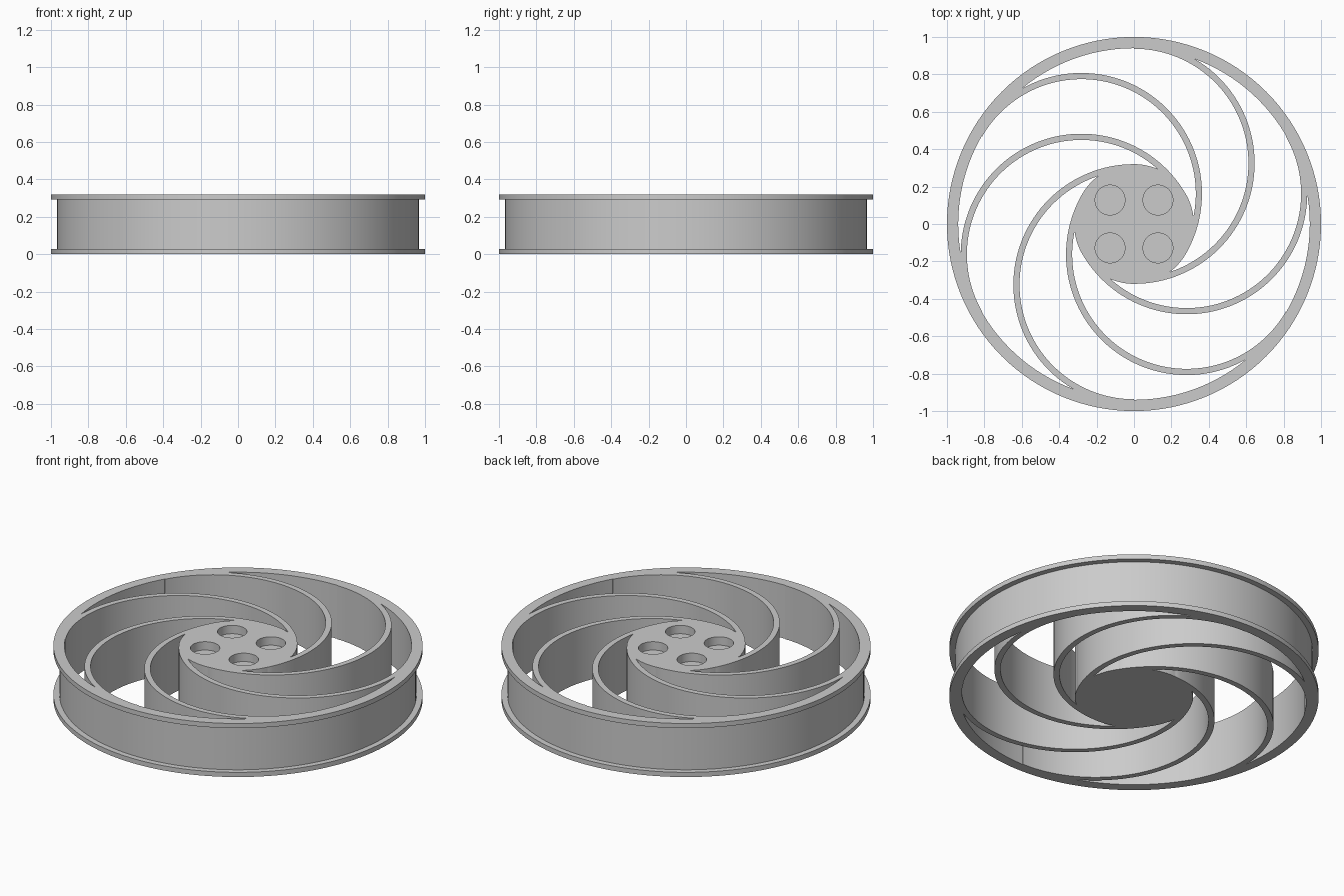
import bpy, bmesh, math
from math import cos, sin, radians, tau
from mathutils import Vector, Matrix

cube = bpy.data.objects.get("Cube")
if cube:
    bpy.data.objects.remove(cube, do_unlink=True)

HEIGHT = 0.32
SEGMENTS = 128
HUB_RADIUS = 0.32
SPOKES = 6

grey = bpy.data.materials.new("light grey metal")
grey.use_nodes = True
colour = (0.6, 0.6, 0.6, 1)
grey.diffuse_color = colour
grey.node_tree.nodes["Principled BSDF"].inputs["Base Color"].default_value = colour


def make_object(name, bm):
    bmesh.ops.recalc_face_normals(bm, faces=bm.faces)
    mesh = bpy.data.meshes.new(name)
    bm.to_mesh(mesh)
    bm.free()
    mesh.materials.append(grey)
    obj = bpy.data.objects.new(name, mesh)
    bpy.context.collection.objects.link(obj)
    return obj


def lathe(name, profile):
    """Revolve a closed (radius, z) outline around the axis."""
    bm = bmesh.new()
    rings = []
    for i in range(SEGMENTS):
        a = tau * i / SEGMENTS
        rings.append([bm.verts.new((r * cos(a), r * sin(a), z)) for r, z in profile])
    n = len(profile)
    for i in range(SEGMENTS):
        p, q = rings[i], rings[(i + 1) % SEGMENTS]
        for j in range(n):
            k = (j + 1) % n
            bm.faces.new((p[j], q[j], q[k], p[k]))
    return make_object(name, bm)


def add_prism(bm, outline, z0, z1):
    """Extrude a flat outline from z0 to z1."""
    low = [bm.verts.new((p.x, p.y, z0)) for p in outline]
    high = [bm.verts.new((p.x, p.y, z1)) for p in outline]
    bm.faces.new(low[::-1])
    bm.faces.new(high)
    for i in range(len(low)):
        j = (i + 1) % len(low)
        bm.faces.new((low[i], low[j], high[j], high[i]))


def circle(x, y, r, count):
    return [Vector((x + r * cos(tau * i / count), y + r * sin(tau * i / count)))
            for i in range(count)]


def combine(target, tool, operation):
    """Merge or cut with the tool, then discard it."""
    mod = target.modifiers.new(operation.title(), "BOOLEAN")
    mod.operation = operation
    mod.solver = "EXACT"
    mod.object = tool
    bpy.ops.object.select_all(action="DESELECT")
    bpy.context.view_layer.objects.active = target
    target.select_set(True)
    bpy.ops.object.modifier_apply(modifier=mod.name)
    bpy.data.objects.remove(tool, do_unlink=True)


# Rim with a flange on each edge
FLANGE = 0.028
wheel = lathe("spoked_wheel", [
    (0.94, 0), (1, 0), (1, FLANGE), (0.967, FLANGE),
    (0.967, HEIGHT - FLANGE), (1, HEIGHT - FLANGE), (1, HEIGHT), (0.94, HEIGHT)])

# Half-circle spokes, running tangent into both the hub and the rim
CENTRE = Vector((0, 0.325))
angles = [radians(-90 + 180 * i / 64) for i in range(65)]
outer = []
for a in angles:
    p = CENTRE + 0.645 * Vector((cos(a), sin(a)))
    outer.append(p * min(1, 0.955 / p.length))  # stay inside the rim wall
inner = [CENTRE + 0.612 * Vector((cos(a), sin(a))) for a in reversed(angles)]
outer[0] = Vector((0, -0.31))
bm = bmesh.new()
for k in range(SPOKES):
    turn = Matrix.Rotation(tau * k / SPOKES, 2)
    add_prism(bm, [turn @ p for p in outer + inner], 0, HEIGHT)
spokes = make_object("spokes", bm)

# Hub with four shallow round recesses in its top
bm = bmesh.new()
add_prism(bm, circle(0, 0, HUB_RADIUS, SEGMENTS), 0, HEIGHT)
hub = make_object("hub", bm)
bm = bmesh.new()
for sx in (-1, 1):
    for sy in (-1, 1):
        add_prism(bm, circle(0.128 * sx, 0.128 * sy, 0.08, 48), HEIGHT - 0.05, HEIGHT + 0.1)
recesses = make_object("recess_cutter", bm)
recesses.hide_render = True
combine(hub, recesses, "DIFFERENCE")

# One solid wheel
combine(wheel, spokes, "UNION")
combine(wheel, hub, "UNION")
bpy.ops.object.shade_smooth_by_angle(angle=radians(30))
